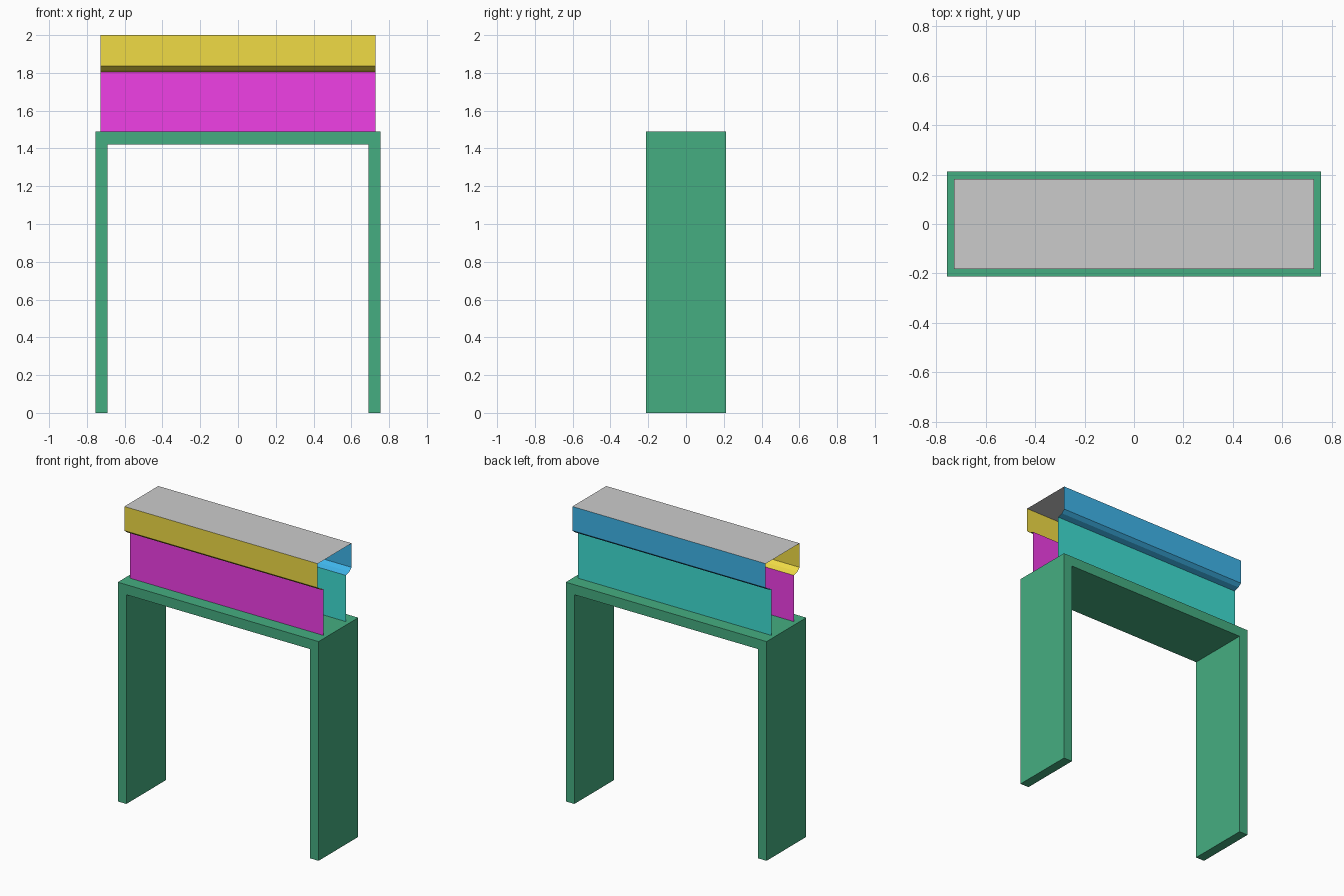
import bpy

if "Cube" in bpy.data.objects:
    bpy.data.objects.remove(bpy.data.objects["Cube"])

HALF_X = 0.727


def make_object(name, verts, faces, color=None):
    mesh = bpy.data.meshes.new(name)
    mesh.from_pydata(verts, [], faces)
    obj = bpy.data.objects.new(name, mesh)
    bpy.context.collection.objects.link(obj)
    if color:
        mat = bpy.data.materials.new(name + "_colour")
        mat.diffuse_color = (*color, 1)
        mat.use_nodes = True
        mat.node_tree.nodes["Principled BSDF"].inputs["Base Color"].default_value = mat.diffuse_color
        mesh.materials.append(mat)
    return obj


def sheet(name, profile, color=None):
    """Thin open sheet: a (y, z) profile swept along x."""
    verts = [(x, y, z) for y, z in profile for x in (-HALF_X, HALF_X)]
    faces = [(2 * i, 2 * i + 1, 2 * i + 3, 2 * i + 2)
             for i in range(len(profile) - 1)]
    # keep normals pointing outwards on the mirrored (back) side
    if profile[0][0] > 0:
        faces = [f[::-1] for f in faces]
    return make_object(name, verts, faces, color)


# Surround: two legs and a lintel as one arch outline extruded in depth
outline = [(-0.755, 0), (-0.69, 0), (-0.69, 1.422), (0.69, 1.422),
           (0.69, 0), (0.755, 0), (0.755, 1.49), (-0.755, 1.49)]
n = len(outline)
verts = [(x, y, z) for y in (-0.213, 0.213) for x, z in outline]
# front split into quads along the mitred corners, back is its reverse
front = [(0, 1, 2, 7), (2, 3, 6, 7), (3, 4, 5, 6)]
faces = front + [tuple(i + n for i in reversed(f)) for f in front]
faces += [(i, i + n, (i + 1) % n + n, (i + 1) % n) for i in range(n)]
make_object("surround", verts, faces, (0.06, 0.42, 0.22))

# Upright panels and stepped cornices, front (-y) and back (+y)
for side, s, panel_col, cornice_col in (
        ("front", -1, (0.87, 0.05, 0.79), (0.87, 0.71, 0.06)),
        ("back", 1, (0.05, 0.73, 0.65), (0.05, 0.46, 0.82))):
    sheet(side + "_panel", [(s * 0.122, 1.49), (s * 0.122, 1.804)], panel_col)
    sheet(side + "_cornice",
          [(s * 0.122, 1.804), (s * 0.158, 1.816), (s * 0.182, 1.836),
           (s * 0.182, 2.0)], cornice_col)

# Flat top board
sheet("top", [(-0.182, 2.0), (0.182, 2.0)])
